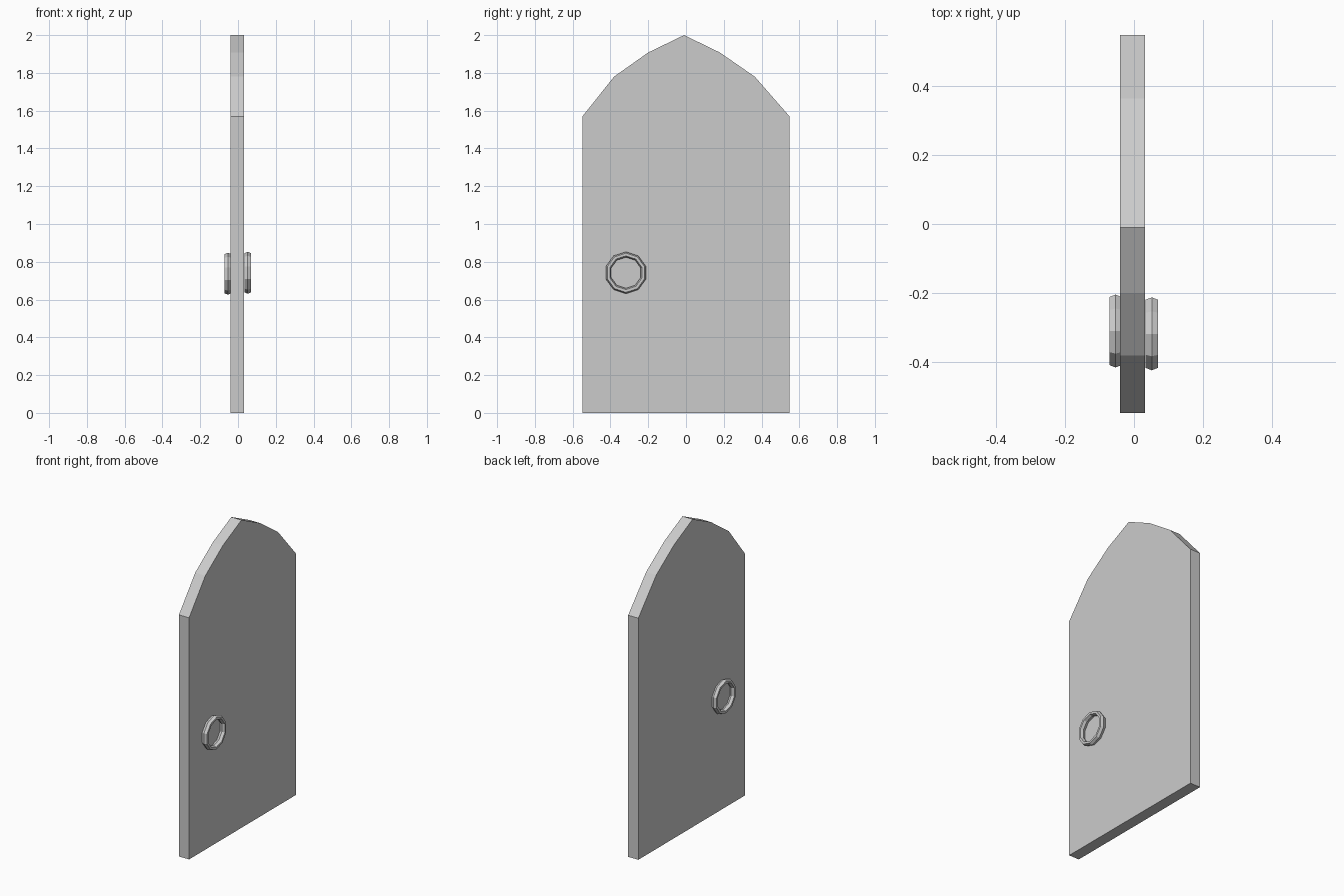
import bpy, bmesh, math

if "Cube" in bpy.data.objects:
    bpy.data.objects.remove(bpy.data.objects["Cube"])

# Door slab: pointed-arch profile (y, z) extruded along x
profile = [(-0.548, 0), (0.548, 0), (0.548, 1.57), (0.364, 1.78), (0.179, 1.908),
           (-0.01, 2.0), (-0.2, 1.908), (-0.381, 1.78), (-0.548, 1.57)]
x_back, x_front = -0.041, 0.032
bm = bmesh.new()
face = bm.faces.new([bm.verts.new((x_back, y, z)) for y, z in profile])
ext = bmesh.ops.extrude_face_region(bm, geom=[face])
for v in ext["geom"]:
    if isinstance(v, bmesh.types.BMVert):
        v.co.x = x_front
bmesh.ops.recalc_face_normals(bm, faces=bm.faces)
mesh = bpy.data.meshes.new("door_slab")
bm.to_mesh(mesh)
bm.free()
bpy.context.collection.objects.link(bpy.data.objects.new("door_slab", mesh))


# Ring handles: ten-sided rings with a six-sided section, one on each face
def ring_handle(name, x, y, z):
    bpy.ops.mesh.primitive_torus_add(major_segments=10, minor_segments=6,
                                     major_radius=0.0965, minor_radius=0.0145,
                                     location=(x, y, z),
                                     rotation=(0, math.radians(90), 0))
    ring = bpy.context.object
    ring.name = name
    ring.scale.z = 1.4


ring_handle("right_ring_handle", 0.0515, -0.318, 0.742)
ring_handle("left_ring_handle", -0.0535, -0.310, 0.737)
